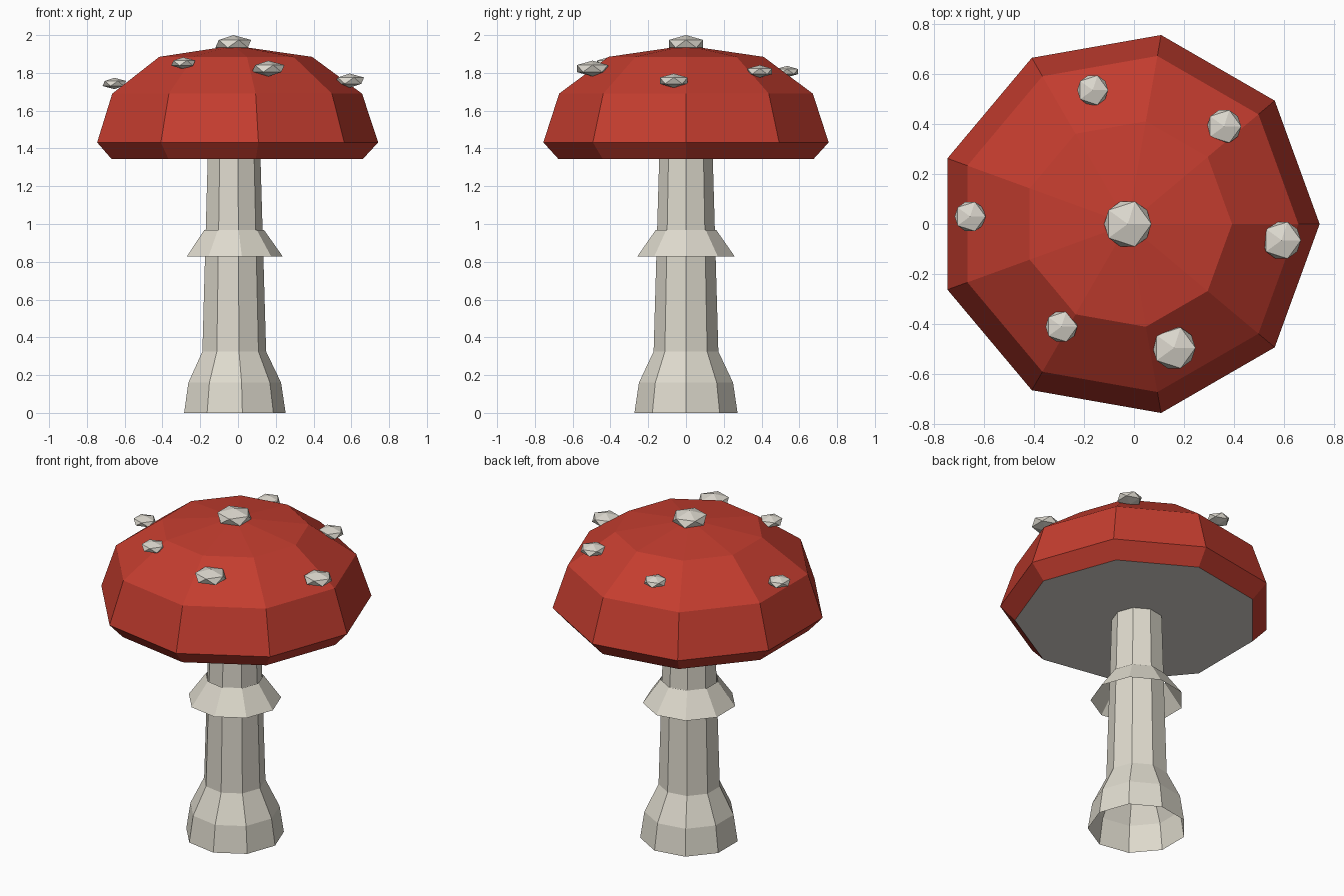
import bpy, bmesh, math

if "Cube" in bpy.data.objects:
    bpy.data.objects.remove(bpy.data.objects["Cube"])

SIDES = 9
CX = -0.025  # axis of the nine-sided body


def material(name, rgb):
    m = bpy.data.materials.new(name)
    m.diffuse_color = (*rgb, 1.0)
    m.use_nodes = True
    m.node_tree.nodes["Principled BSDF"].inputs["Base Color"].default_value = m.diffuse_color
    return m


red = material("cap red", (0.55, 0.046, 0.028))
cream = material("stem cream", (0.73, 0.70, 0.61))
pale = material("spot off-white", (0.72, 0.69, 0.62))
gill = material("underside off-white", (0.70, 0.68, 0.63))


def finish(bm, name, mats):
    mesh = bpy.data.meshes.new(name)
    bm.to_mesh(mesh)
    bm.free()
    for m in mats:
        mesh.materials.append(m)
    ob = bpy.data.objects.new(name, mesh)
    bpy.context.collection.objects.link(ob)
    return ob


def lathe(name, profile, mats, apex=None, floor=False):
    """Rings of (radius, z) from bottom to top, optional apex and bottom face."""
    bm = bmesh.new()
    rings = []
    for r, z in profile:
        rings.append([bm.verts.new((CX + r * math.cos(math.tau * i / SIDES),
                                    r * math.sin(math.tau * i / SIDES), z))
                      for i in range(SIDES)])
    for a, b in zip(rings, rings[1:]):
        for i in range(SIDES):
            j = (i + 1) % SIDES
            bm.faces.new((a[i], a[j], b[j], b[i]))
    if apex is not None:
        top = bm.verts.new((CX, 0, apex))
        for i in range(SIDES):
            bm.faces.new((rings[-1][i], rings[-1][(i + 1) % SIDES], top))
    if floor:
        bm.faces.new(rings[0][::-1]).material_index = 1
    return finish(bm, name, mats)


# Stem, open at the bottom, with a bulbous foot
lathe("stem", [(0.277, 0), (0.253, 0.16), (0.174, 0.325), (0.144, 1.35)], [cream])

# Skirt ring around the stem
lathe("stem_ring", [(0.262, 0.828), (0.163, 0.968)], [cream])

# Cap with flat pale underside
lathe("cap", [(0.685, 1.343), (0.767, 1.432), (0.682, 1.69), (0.417, 1.885)],
      [red, gill], apex=1.945, floor=True)

# Flattened faceted spots: x, y, z, radius
spots = [
    (-0.025, 0.0, 1.954, 0.098),
    (-0.165, 0.535, 1.807, 0.064),
    (0.36, 0.39, 1.808, 0.071),
    (-0.655, 0.03, 1.744, 0.064),
    (0.59, -0.065, 1.759, 0.080),
    (0.16, -0.495, 1.823, 0.089),
    (-0.29, -0.41, 1.852, 0.066),
]
for n, (x, y, z, r) in enumerate(spots, 1):
    bm = bmesh.new()
    bmesh.ops.create_icosphere(bm, subdivisions=1, radius=1.0)
    for v in bm.verts:
        v.co = (x + v.co.x * r * 1.08, y + v.co.y * r * 1.08, z + v.co.z * r * 0.47)
    finish(bm, f"spot_{n}", [pale])
